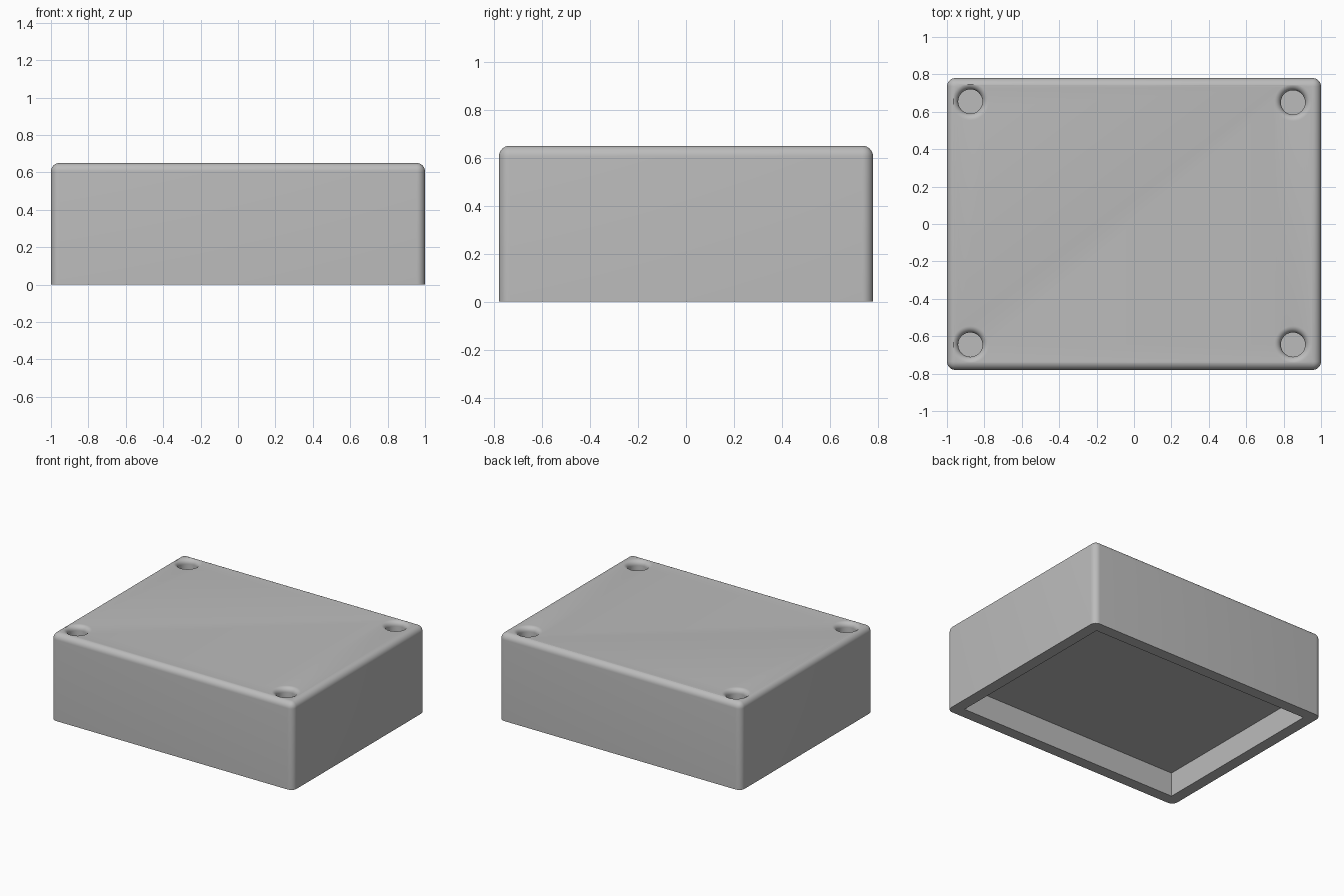
import bpy
import bmesh
import math

WIDTH, DEPTH, HEIGHT = 2.0, 1.56, 0.65
EDGE_RADIUS = 0.045
WALL, RECESS = 0.085, 0.18
HOLE_RADIUS, RIM_RADIUS, HOLE_FLOOR = 0.065, 0.035, 0.4

if "Cube" in bpy.data.objects:
    bpy.data.objects.remove(bpy.data.objects["Cube"])

grey = bpy.data.materials.new("grey plastic")
grey.use_nodes = True
colour = (0.5, 0.5, 0.5, 1)
grey.diffuse_color = colour
grey.node_tree.nodes["Principled BSDF"].inputs["Base Color"].default_value = colour


def add_object(name, bm):
    mesh = bpy.data.meshes.new(name)
    bmesh.ops.recalc_face_normals(bm, faces=bm.faces)
    bm.to_mesh(mesh)
    bm.free()
    obj = bpy.data.objects.new(name, mesh)
    bpy.context.collection.objects.link(obj)
    mesh.materials.append(grey)
    return obj


def block(size, z):
    bm = bmesh.new()
    bmesh.ops.create_cube(bm, size=1)
    bmesh.ops.scale(bm, vec=size, verts=bm.verts)
    bmesh.ops.translate(bm, vec=(0, 0, z), verts=bm.verts)
    return bm


# Box with rounded top and upright edges, sharp below
bm = block((WIDTH, DEPTH, HEIGHT), HEIGHT / 2)
rounded = [e for e in bm.edges if max(v.co.z for v in e.verts) > 0.1]
bmesh.ops.bevel(bm, geom=rounded, offset=EDGE_RADIUS, segments=8,
                profile=0.5, affect='EDGES', clamp_overlap=True)
box = add_object("enclosure_box", bm)

# Recess in the underside
cutters = [add_object("recess_cutter", block(
    (WIDTH - 2 * WALL, DEPTH - 2 * WALL, 2 * RECESS), 0))]

# Screw holes with a rounded rim, turned from a profile
rim = [(HOLE_RADIUS + RIM_RADIUS * (1 - math.cos(a)),
        HEIGHT - RIM_RADIUS * (1 - math.sin(a)))
       for a in (math.pi / 2 * i / 8 for i in range(9))]
outer = rim[-1][0]
profile = [(0, HOLE_FLOOR), (HOLE_RADIUS, HOLE_FLOOR)] + rim + [
    (outer, HEIGHT + 0.1), (0, HEIGHT + 0.1)]

for x, y in ((-0.875, 0.655), (0.85, 0.65), (-0.875, -0.645), (0.85, -0.645)):
    bm = bmesh.new()
    verts = [bm.verts.new((r, 0, z)) for r, z in profile]
    edges = [bm.edges.new(pair) for pair in zip(verts, verts[1:])]
    bmesh.ops.spin(bm, geom=verts + edges, cent=(0, 0, 0), axis=(0, 0, 1),
                   angle=2 * math.pi, steps=40)
    bmesh.ops.remove_doubles(bm, verts=bm.verts, dist=0.0001)
    bmesh.ops.translate(bm, vec=(x, y, 0), verts=bm.verts)
    cutters.append(add_object("screw_hole_cutter", bm))

# Cut the box, then drop the cutters
for cutter in cutters:
    cutter.hide_render = True
    cut = box.modifiers.new("cut", 'BOOLEAN')
    cut.operation = 'DIFFERENCE'
    cut.solver = 'EXACT'
    cut.object = cutter

bpy.ops.object.select_all(action='DESELECT')
bpy.context.view_layer.objects.active = box
box.select_set(True)
for name in [m.name for m in box.modifiers]:
    bpy.ops.object.modifier_apply(modifier=name)
for cutter in cutters:
    bpy.data.objects.remove(cutter)

bpy.ops.object.shade_smooth_by_angle(angle=math.radians(30))
